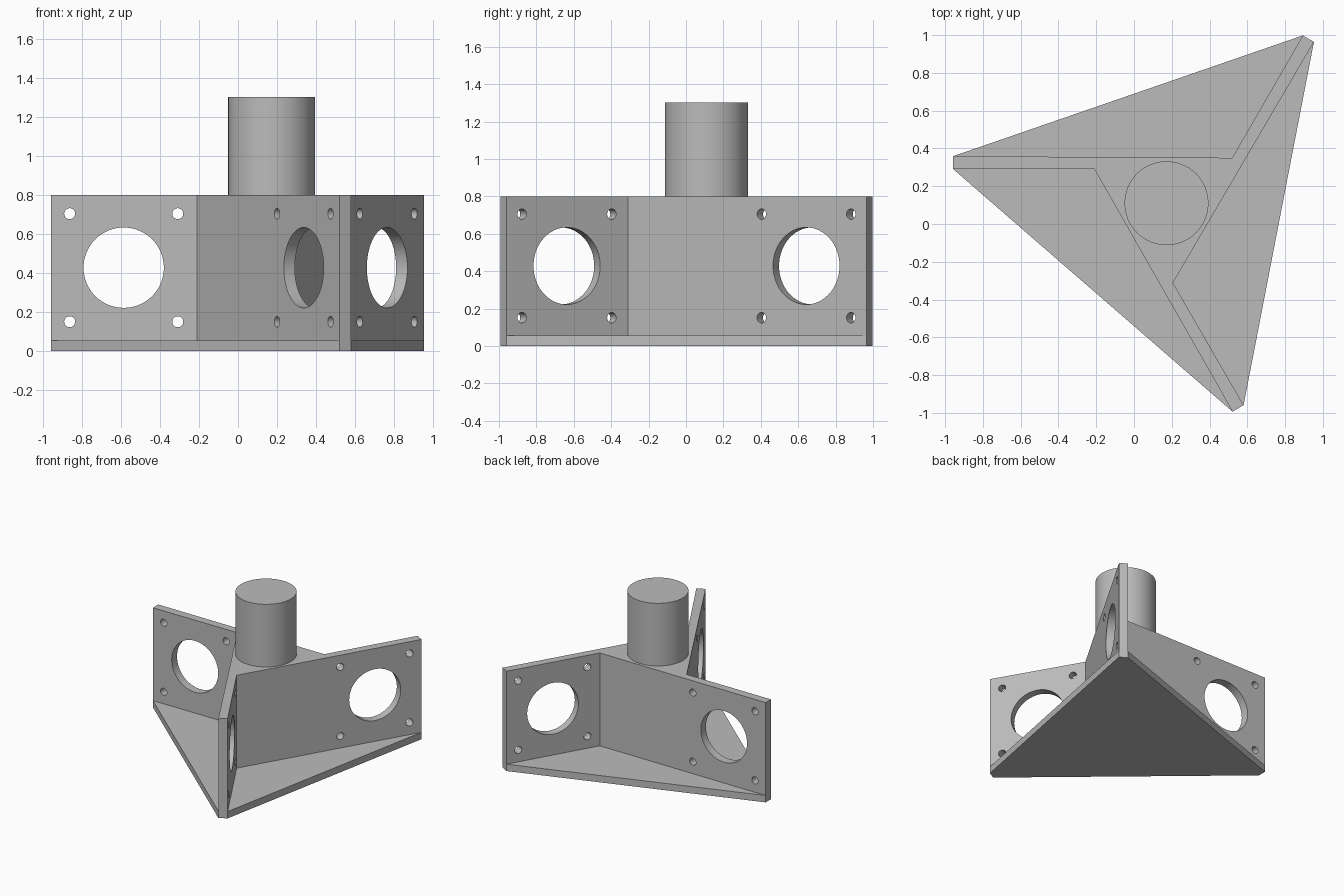
import bpy, bmesh
from math import pi, radians
from mathutils import Vector, Matrix

old = bpy.data.objects.get("Cube")
if old:
    bpy.data.objects.remove(old, do_unlink=True)

CENTRE = Vector((0.172, 0.11, 0))
TURNS = [Matrix.Rotation(radians(120 * i), 4, 'Z') for i in range(3)]

grey = bpy.data.materials.new("plain grey")
grey.use_nodes = True
colour = (0.5, 0.5, 0.5, 1)
grey.diffuse_color = colour
grey.node_tree.nodes["Principled BSDF"].inputs["Base Color"].default_value = colour


def finish(name, bm):
    bmesh.ops.recalc_face_normals(bm, faces=bm.faces)
    mesh = bpy.data.meshes.new(name)
    bm.to_mesh(mesh)
    bm.free()
    mesh.materials.append(grey)
    obj = bpy.data.objects.new(name, mesh)
    bpy.context.collection.objects.link(obj)
    return obj


def prism(name, outline, height):
    bm = bmesh.new()
    face = bm.faces.new([bm.verts.new(p) for p in outline])
    top = bmesh.ops.extrude_face_region(bm, geom=[face])["geom"]
    verts = [v for v in top if isinstance(v, bmesh.types.BMVert)]
    bmesh.ops.translate(bm, verts=verts, vec=(0, 0, height))
    return finish(name, bm)


def cylinder(bm, radius, depth, matrix, sides=64):
    bmesh.ops.create_cone(bm, cap_ends=True, segments=sides, radius1=radius,
                          radius2=radius, depth=depth, matrix=matrix)


def spin(points):
    return [CENTRE + turn @ (Vector(p) - CENTRE) for turn in TURNS for p in points]


# Three-armed wall and the plate that joins the arm tips
tip = [(-0.958, 0.359, 0), (-0.958, 0.291, 0)]
walls = prism("motor_mount", spin(tip + [(-0.21, 0.291, 0)]), 0.80)
plate = prism("base_plate", spin(tip), 0.055)

# Round post on top, sunk into the walls' hub
bm = bmesh.new()
cylinder(bm, 0.222, 0.9, Matrix.Translation(CENTRE + Vector((0, 0, 0.852))), 96)
post = finish("post", bm)

# Large opening with four bolt holes through each arm
bm = bmesh.new()
holes = [(-0.586, 0.428, 0.206)]
holes += [(x, z, 0.028) for x in (-0.863, -0.309) for z in (0.151, 0.705)]
upright = Matrix.Rotation(pi / 2, 4, 'X')
for turn in TURNS:
    place = Matrix.Translation(CENTRE) @ turn @ Matrix.Translation(-CENTRE)
    for x, z, radius in holes:
        cylinder(bm, radius, 0.2, place @ Matrix.Translation((x, 0.325, z)) @ upright)
drill = finish("hole_cutters", bm)

# Merge into one solid, then drill it
for tool, action in ((plate, 'UNION'), (post, 'UNION'), (drill, 'DIFFERENCE')):
    mod = walls.modifiers.new(tool.name, 'BOOLEAN')
    mod.operation = action
    mod.solver = 'EXACT'
    mod.object = tool
bpy.ops.object.select_all(action='DESELECT')
walls.select_set(True)
bpy.context.view_layer.objects.active = walls
for name in [m.name for m in walls.modifiers]:
    bpy.ops.object.modifier_apply(modifier=name)
for tool in (plate, post, drill):
    bpy.data.objects.remove(tool, do_unlink=True)
bpy.ops.object.shade_smooth_by_angle(angle=radians(25))
